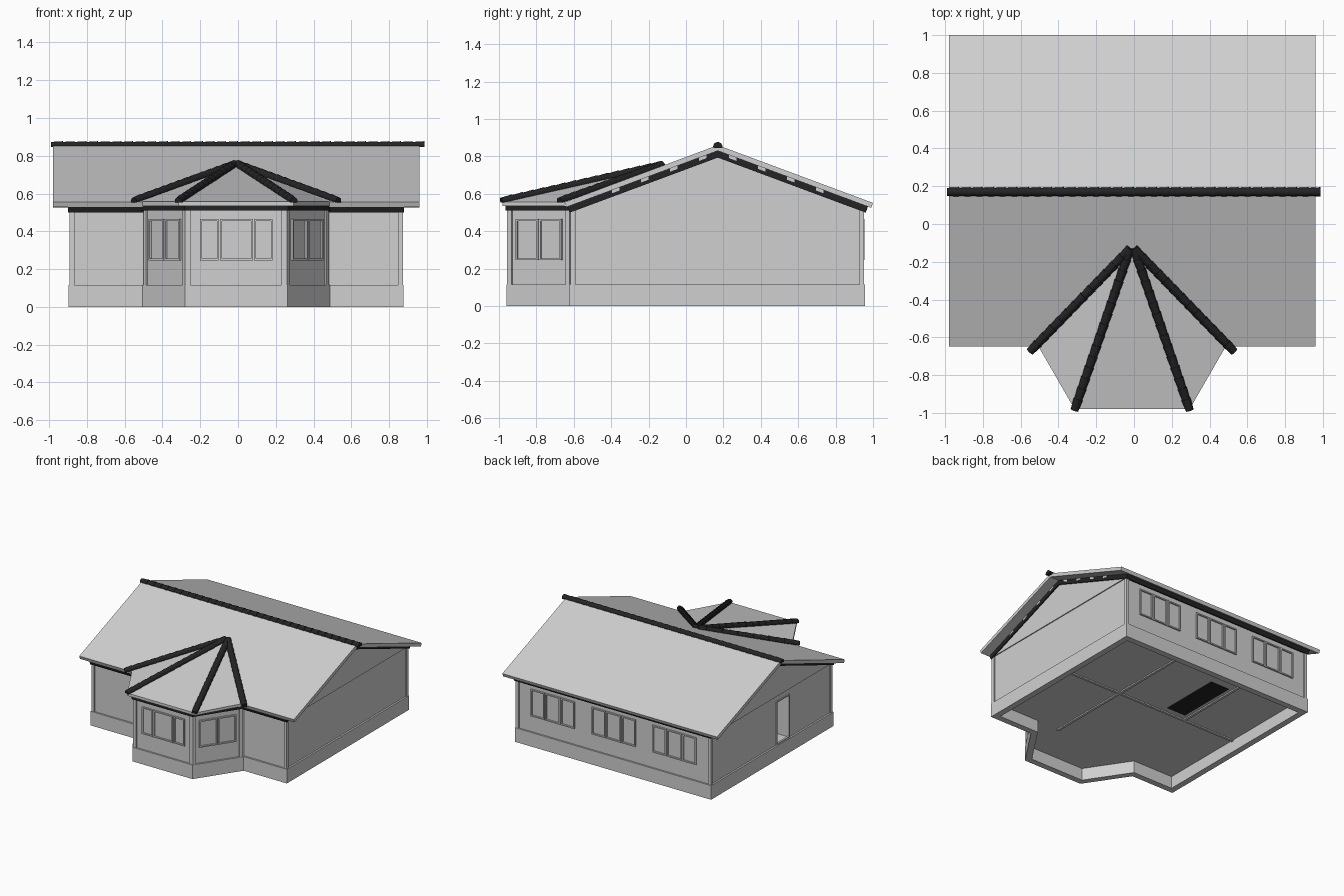
import bpy, bmesh, math
from mathutils import Vector, Matrix

if "Cube" in bpy.data.objects:
    bpy.data.objects.remove(bpy.data.objects["Cube"])

CX = -0.01  # symmetry line of the house


def material(name, c):
    m = bpy.data.materials.new(name)
    m.diffuse_color = (c, c, c, 1)
    m.use_nodes = True
    m.node_tree.nodes["Principled BSDF"].inputs["Base Color"].default_value = m.diffuse_color
    return m


GREY = material("plaster_grey", 0.63)
BLACK = material("tile_black", 0.017)


def finish(name, bm, mat):
    bmesh.ops.recalc_face_normals(bm, faces=bm.faces)
    me = bpy.data.meshes.new(name)
    bm.to_mesh(me)
    bm.free()
    me.materials.append(mat)
    ob = bpy.data.objects.new(name, me)
    bpy.context.collection.objects.link(ob)
    return ob


def loft(bm, lower, upper):
    a = [bm.verts.new(p) for p in lower]
    b = [bm.verts.new(p) for p in upper]
    n = len(a)
    for i in range(n):
        j = (i + 1) % n
        bm.faces.new((a[i], a[j], b[j], b[i]))
    bm.faces.new(a[::-1])
    bm.faces.new(b)


def prism_z(bm, pts, z0, z1):
    loft(bm, [(x, y, z0) for x, y in pts], [(x, y, z1) for x, y in pts])


def prism_x(bm, pts, half):
    loft(bm, [(CX - half, y, z) for y, z in pts], [(CX + half, y, z) for y, z in pts])


def ring_z(bm, outer, inner, z0, z1):
    n = len(outer)
    lo, hi = [[[bm.verts.new((p[0], p[1], z)) for p in loop] for loop in (outer, inner)]
              for z in (z0, z1)]
    for i in range(n):
        j = (i + 1) % n
        for q in (lo, hi):
            bm.faces.new((q[0][i], q[0][j], q[1][j], q[1][i]))
        for k in (0, 1):
            bm.faces.new((lo[k][i], lo[k][j], hi[k][j], hi[k][i]))


# Footprint: mirrored outline, counter-clockwise
half = [(0.271, -0.96), (0.497, -0.622), (0.887, -0.622), (0.887, 0.957)]
foot = [Vector((CX + x, y)) for x, y in half] + [Vector((CX - x, y)) for x, y in half[::-1]]
BAY_R, FRONT_R, RIGHT, BACK, LEFT, FRONT_L, BAY_L, BAY_F = range(8)


def edge(i):
    a, b = foot[i], foot[(i + 1) % 8]
    d = (b - a).normalized()
    return a, d, Vector((d.y, -d.x)), (b - a).length


def inset(t):
    out = []
    for i in range(8):
        n0, n1 = edge((i - 1) % 8)[2], edge(i)[2]
        m = (n0 + n1).normalized()
        out.append(foot[i] - m * t / m.dot(n1))
    return out


def wall_box(bm, i, s0, s1, z0, z1, d0, d1):
    """Box on footprint edge i; s along the wall, d outward."""
    a, d, n, _ = edge(i)
    prism_z(bm, [a + d * s0 + n * d0, a + d * s1 + n * d0,
                 a + d * s1 + n * d1, a + d * s0 + n * d1], z0, z1)


RY, RZ = 0.17, 0.86


def roof_z(y):
    return RZ - abs(y - RY) * 0.372


# Plinth ring
bm = bmesh.new()
ring_z(bm, inset(0), inset(0.05), 0, 0.115)
finish("plinth", bm, GREY)

# Floor slab with partition footings visible underneath
FZ = 0.1
bm = bmesh.new()
prism_z(bm, inset(0.045), FZ, 0.118)
for x0, x1, y0, y1 in [(-0.85, 0.83, 0.13, 0.15), (0.25, 0.27, 0.15, 0.91),
                       (-0.38, -0.36, 0.15, 0.91), (0.25, 0.27, -0.58, 0.13)]:
    prism_z(bm, [(x0, y0), (x1, y0), (x1, y1), (x0, y1)], FZ - 0.01, FZ + 0.01)
finish("floor", bm, GREY)
bm = bmesh.new()
prism_z(bm, [(-0.33, 0.2), (-0.16, 0.2), (-0.16, 0.71), (-0.33, 0.71)], FZ - 0.005, FZ + 0.01)
finish("underfloor_panel", bm, BLACK)

# Walls following the footprint, with a doorway recess on the left
T = 0.014
bm = bmesh.new()
prism_z(bm, inset(T), 0.115, 0.52)
walls = finish("outer_walls", bm, GREY)
bm = bmesh.new()
wall_box(bm, LEFT, 0.87, 1.02, 0.12, 0.46, -0.12, 0.05)
cutter = finish("door_cutter", bm, GREY)
cutter.hide_render = True
mod = walls.modifiers.new("doorway", "BOOLEAN")
mod.operation, mod.object, mod.solver = "DIFFERENCE", cutter, "EXACT"
bpy.context.view_layer.objects.active = walls
bpy.ops.object.modifier_apply(modifier=mod.name)
bpy.data.objects.remove(cutter)

# Gable triangles above the walls
bm = bmesh.new()
y0, y1 = -0.615, 0.95
prism_x(bm, [(y0, 0.515), (y1, 0.515), (RY, RZ - 0.04)], 0.887 - 0.006)
finish("gables", bm, GREY)

# Corner pilasters
bm = bmesh.new()
for i in range(8):
    L = edge(i)[3]
    w, d1 = 0.03, -0.004
    if i != FRONT_R:
        wall_box(bm, i, 0.004, w, 0.115, 0.52, -0.02, d1)
    if i != FRONT_L:
        wall_box(bm, i, L - w, L - 0.004, 0.115, 0.52, -0.02, d1)
finish("corner_pilasters", bm, GREY)


# Windows and door trim
def frame(bm, i, s0, s1, z0, z1, out, w=0.01):
    for a, b, c, d in [(s0, s1, z0, z0 + w), (s0, s1, z1 - w, z1),
                       (s0, s0 + w, z0 + w, z1 - w), (s1 - w, s1, z0 + w, z1 - w)]:
        wall_box(bm, i, a, b, c, d, -T - 0.01, out)


def window(name, i, mid, width, parts, out):
    bm = bmesh.new()
    s = mid - width / 2
    for share in parts:
        e = s + width * share / sum(parts)
        frame(bm, i, s + 0.003, e - 0.003, 0.245, 0.465, out)
        s = e
    finish(name, bm, GREY)


window("bay_front_window", BAY_F, 0.273, 0.39, (1, 1.75, 1), -0.003)
for i, n in ((BAY_R, "bay_right_window"), (BAY_L, "bay_left_window")):
    window(n, i, edge(i)[3] / 2, 0.3, (1, 1), -0.002)
for k in range(3):
    window("back_window_%d" % (k + 1), BACK, 0.887 + (k - 1) * 0.55, 0.4, (1, 1.1, 1), -0.002)
bm = bmesh.new()
frame(bm, LEFT, 0.86, 1.03, 0.115, 0.47, -0.008)
finish("door_frame", bm, GREY)


# Main roof and dark eave layer, as two-slope slabs
def gable_slab(name, ya, yb, drop, thick, halfx, mat):
    bm = bmesh.new()
    k = thick * 0.33  # square-cut eaves
    prism_x(bm, [(ya, roof_z(ya) - drop), (ya + k, roof_z(ya + k) - drop - thick),
                 (RY, RZ - drop - thick), (yb - k, roof_z(yb - k) - drop - thick),
                 (yb, roof_z(yb) - drop), (RY, RZ - drop)], halfx)
    finish(name, bm, mat)


gable_slab("main_roof", -0.65, 1.0, 0, 0.03, 0.97, GREY)
gable_slab("eave_band", -0.635, 0.973, 0.0295, 0.037, 0.89, BLACK)

# Purlin ends showing along the gables
bm = bmesh.new()
for k in range(1, 5):
    for s in (-1, 1):
        y = RY + s * (k * 0.155 - 0.075)
        prism_x(bm, [(y + a, roof_z(y + a) - 0.03 - d)
                     for a, d in ((-0.02, 0), (0.02, 0), (0.02, 0.017), (-0.02, 0.017))], 0.894)
finish("purlin_ends", bm, GREY)

# Bay roof: low pyramid running into the main slope
eave = [(CX - 0.495, -0.65), (CX - 0.305, -0.98), (CX + 0.305, -0.98), (CX + 0.495, -0.65)]
bm = bmesh.new()
lo = [bm.verts.new((x, y, 0.535)) for x, y in eave]
hi = [bm.verts.new((x, y, 0.557)) for x, y in eave]
apex = bm.verts.new((CX, -0.13, roof_z(-0.13)))
bm.faces.new(lo)
for i in range(3):
    bm.faces.new((lo[i], lo[i + 1], hi[i + 1], hi[i]))
    bm.faces.new((hi[i], hi[i + 1], apex))
finish("bay_roof", bm, GREY)
bm = bmesh.new()
for i in (BAY_R, BAY_L, BAY_F):
    wall_box(bm, i, -0.003, edge(i)[3] + 0.003, 0.51, 0.536, -0.03, 0.006)
finish("bay_eave_band", bm, BLACK)


# Overlapping tapered half-round ridge tiles
def tile_run(name, p0, p1, n):
    p0, p1 = Vector(p0), Vector(p1)
    step = (p1 - p0) / n
    rot = step.to_track_quat("Z", "Y").to_matrix().to_4x4()
    bm = bmesh.new()
    for k in range(n):
        tile = bmesh.ops.create_cone(bm, cap_ends=True, segments=16, radius1=0.021,
                                     radius2=0.025, depth=step.length * 1.05)["verts"]
        for v in tile:
            v.co.y = max(v.co.y, -0.006)
        bmesh.ops.transform(bm, verts=tile,
                            matrix=Matrix.Translation(p0 + step * (k + 0.5)) @ rot)
    ob = finish(name, bm, BLACK)
    bpy.ops.object.select_all(action="DESELECT")
    ob.select_set(True)
    bpy.context.view_layer.objects.active = ob
    bpy.ops.object.shade_smooth_by_angle(angle=math.radians(40))


tile_run("ridge_tiles", (-0.99, RY, 0.852), (0.985, RY, 0.852), 32)
for s, side in ((-1, "left"), (1, "right")):
    tip = (CX + s * 0.01, -0.13, 0.752)
    tile_run("hip_tiles_" + side, (CX + s * 0.305, -0.985, 0.559), tip, 15)
    tile_run("valley_tiles_" + side, (CX + s * 0.54, -0.675, 0.559), tip, 13)
